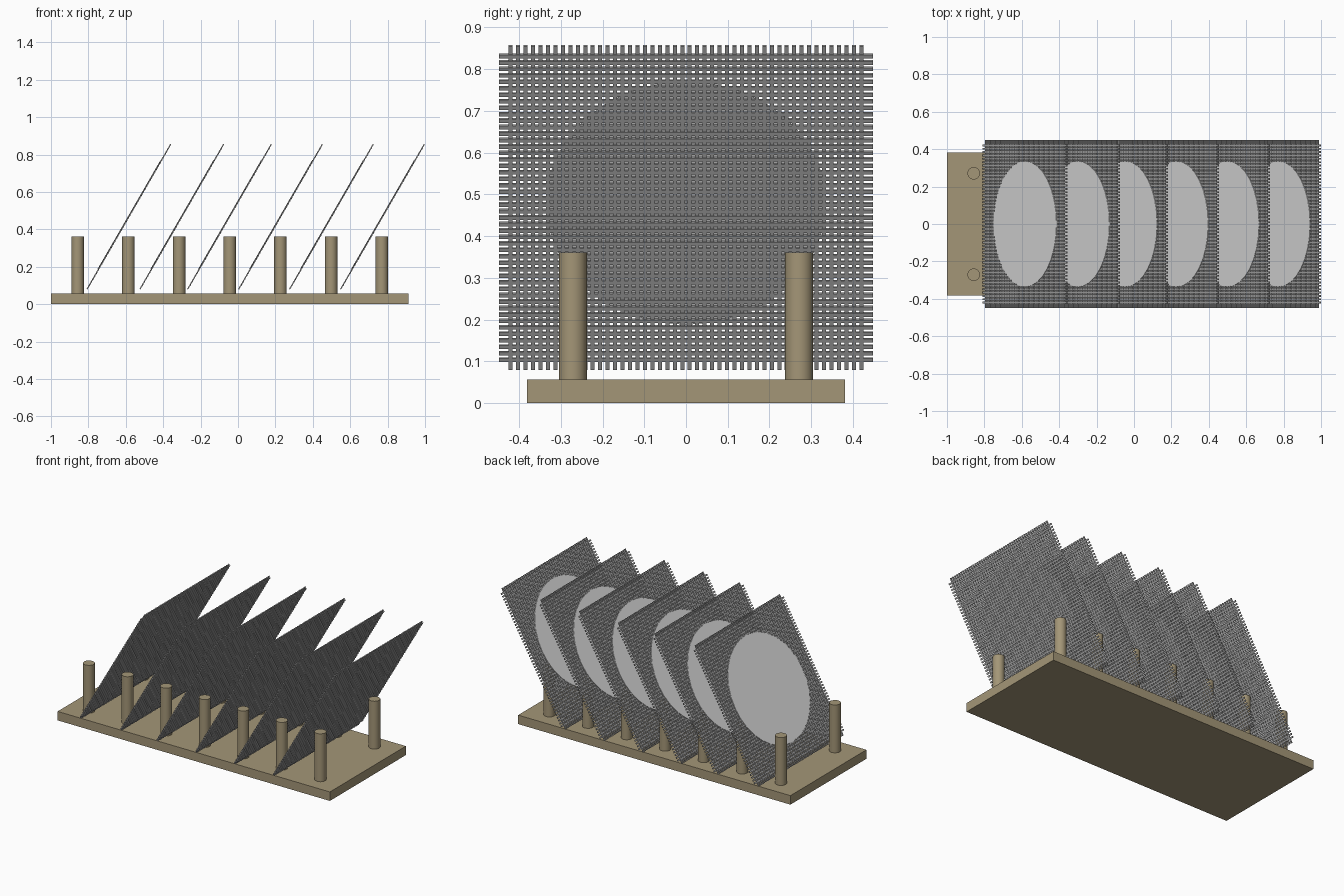
import bpy, bmesh
from mathutils import Matrix, Vector

cube = bpy.data.objects.get("Cube")
if cube:
    bpy.data.objects.remove(cube, do_unlink=True)


def material(name, rgb):
    m = bpy.data.materials.new(name)
    m.use_nodes = True
    m.diffuse_color = (*rgb, 1)
    m.node_tree.nodes["Principled BSDF"].inputs["Base Color"].default_value = (*rgb, 1)
    return m


wood = material("wood", (0.37, 0.305, 0.185))
wire = material("grey wire", (0.42, 0.42, 0.42))
metal = material("light grey disc", (0.8, 0.8, 0.8))


def make_mesh(name, mat, bm):
    mesh = bpy.data.meshes.new(name)
    # Round sides are smooth, caps and box faces stay flat
    for e in bm.edges:
        e.smooth = e.calc_face_angle(0) < 1.1
    for f in bm.faces:
        f.smooth = True
    bm.to_mesh(mesh)
    bm.free()
    mesh.materials.append(mat)
    return mesh


def place(name, mesh, matrix):
    ob = bpy.data.objects.new(name, mesh)
    bpy.context.collection.objects.link(ob)
    ob.matrix_world = matrix


def box(bm, size, at):
    bmesh.ops.create_cube(bm, size=1,
                          matrix=Matrix.Translation(at) @ Matrix.Diagonal((*size, 1)))


def cylinder(bm, r, length, at):
    bmesh.ops.create_cone(bm, cap_ends=True, segments=32, radius1=r, radius2=r,
                          depth=length, matrix=Matrix.Translation(at))


# Base board
bm = bmesh.new()
box(bm, (1.912, 0.762, 0.057), (-0.044, 0, 0.0285))
place("base_board", make_mesh("base_board", wood, bm), Matrix())

# Pegs in two rows
bm = bmesh.new()
cylinder(bm, 0.0335, 0.31, (0, 0, 0))
peg = make_mesh("peg", wood, bm)
for i in range(7):
    for side, y in (("front", -0.271), ("back", 0.271)):
        place(f"{side}_peg_{i + 1}", peg, Matrix.Translation((-0.857 + 0.271 * i, y, 0.206)))

# Screen wires: one set runs up the slope, the other across it
COUNT, REACH, WIDTH, THICK, LENGTH = 48, 0.42, 0.0095, 0.006, 0.896


def wires(name, axis, depth):
    bm = bmesh.new()
    for i in range(COUNT):
        p = -REACH + 2 * REACH * i / (COUNT - 1)
        if axis == "up":
            box(bm, (WIDTH, LENGTH, THICK), (p, 0, depth))
        else:
            box(bm, (LENGTH, WIDTH, THICK), (0, p, depth))
    return make_mesh(name, wire, bm)


up_wires = wires("up_wires", "up", -0.0005)
cross_wires = wires("cross_wires", "across", 0.0005)

# Thin disc lying on the upper face of each screen
bm = bmesh.new()
cylinder(bm, 0.336, 0.002, (0, 0.01, -0.0045))
disc = make_mesh("disc", metal, bm)

# Six leaning screens, unevenly spaced at the first end
slope = Vector((0.5, 0, 0.866))
across = Vector((0, 1, 0))
normal = across.cross(slope)
for i, x in enumerate((-0.583, -0.3, -0.045, 0.228, 0.5, 0.773)):
    frame = Matrix((across, slope, normal)).transposed().to_4x4()
    frame.translation = (x, 0, 0.468)
    place(f"screen_up_wires_{i + 1}", up_wires, frame)
    place(f"screen_cross_wires_{i + 1}", cross_wires, frame)
    place(f"screen_disc_{i + 1}", disc, frame)
